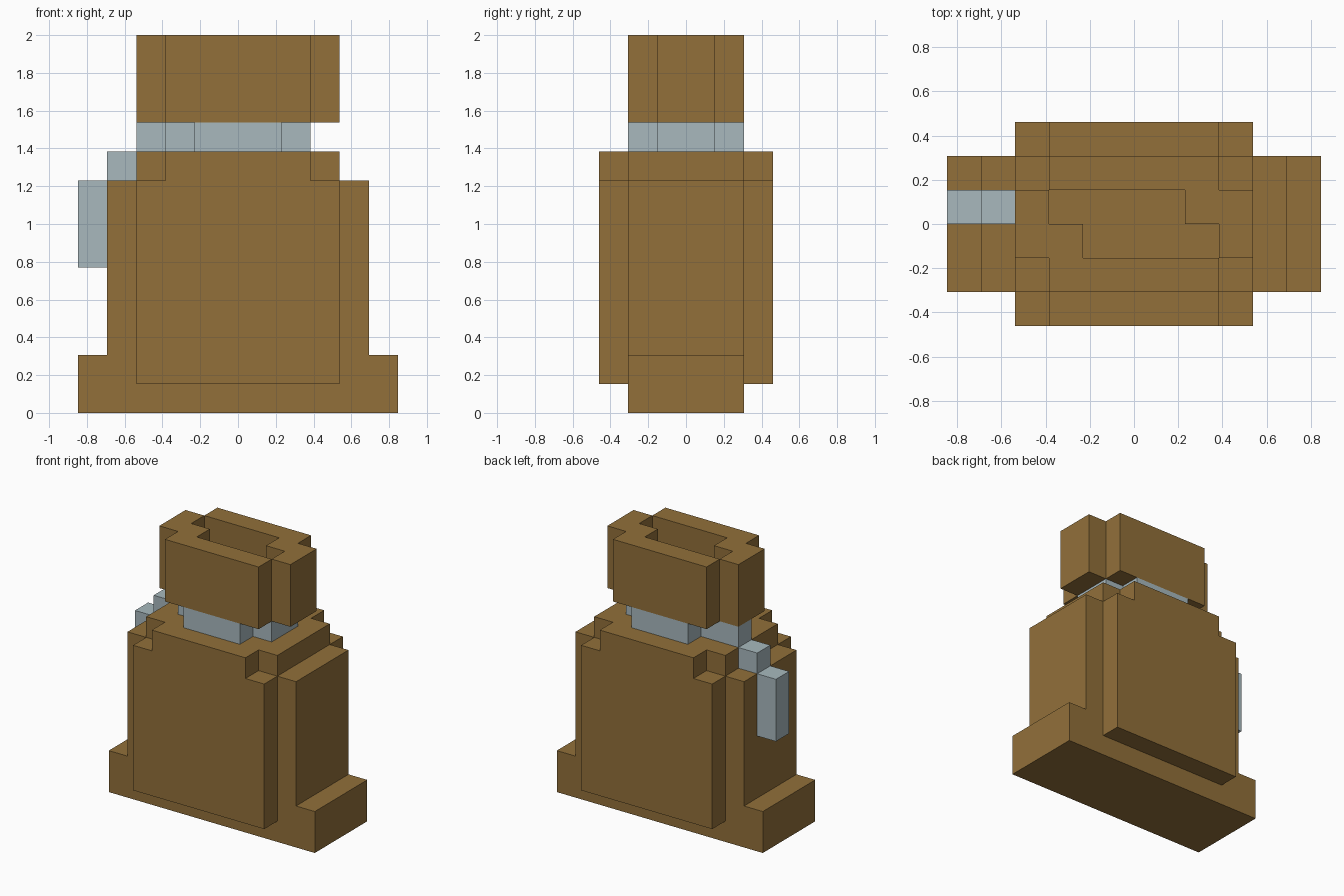
import bpy, bmesh

cube = bpy.data.objects.get("Cube")
if cube:
    bpy.data.objects.remove(cube, do_unlink=True)

U = 2 / 13  # one block


def make_material(name, color):
    m = bpy.data.materials.new(name)
    m.use_nodes = True
    m.diffuse_color = color
    m.node_tree.nodes["Principled BSDF"].inputs["Base Color"].default_value = color
    return m


brown = make_material("sack brown", (0.287, 0.162, 0.042, 1))
grey = make_material("cord grey", (0.392, 0.485, 0.515, 1))


def finish(name, bm, mat):
    bmesh.ops.recalc_face_normals(bm, faces=bm.faces)
    mesh = bpy.data.meshes.new(name)
    bm.to_mesh(mesh)
    bm.free()
    mesh.materials.append(mat)
    obj = bpy.data.objects.new(name, mesh)
    bpy.context.collection.objects.link(obj)
    return obj


def box(name, x, y, z, mat):
    """Box from (min, max) ranges in blocks."""
    bm = bmesh.new()
    bmesh.ops.create_cube(bm, size=1)
    for v in bm.verts:
        v.co = [(r[0] if c < 0 else r[1]) * U for c, r in zip(v.co, (x, y, z))]
    return finish(name, bm, mat)


def cross(name, wide, deep, z, mat):
    """Prism with notched corners: wide and deep are (half x, half y)."""
    (wx, wy), (dx, dy) = wide, deep
    corner = [(wx, wy), (dx, wy), (dx, dy)]
    outline = (corner + [(-x, y) for x, y in reversed(corner)]
               + [(-x, -y) for x, y in corner]
               + [(x, -y) for x, y in reversed(corner)])
    bm = bmesh.new()
    face = bm.faces.new([bm.verts.new((x * U, y * U, z[0] * U)) for x, y in outline])
    top = bmesh.ops.extrude_face_region(bm, geom=[face])["geom"]
    bmesh.ops.translate(bm, vec=(0, 0, (z[1] - z[0]) * U),
                        verts=[g for g in top if isinstance(g, bmesh.types.BMVert)])
    return finish(name, bm, mat)


# Sack body
box("base", (-5.5, 5.5), (-2, 2), (0, 2), brown)
box("body", (-4.5, 4.5), (-2, 2), (2, 8), brown)
box("front_bulge", (-3.5, 3.5), (-3, -2), (1, 8), brown)
box("back_bulge", (-3.5, 3.5), (2, 3), (1, 8), brown)
cross("shoulder", (3.5, 2), (2.5, 3), (8, 9), brown)

# Cord around the neck, with its end hanging down the right side
cross("neck_cord", (2.5, 1), (1.5, 2), (9, 10), grey)
box("cord_knot", (-3.5, -2.5), (0, 1), (9, 10), grey)
box("cord_bend", (-4.5, -3.5), (0, 1), (8, 9), grey)
box("cord_tail", (-5.5, -4.5), (0, 1), (5, 8), grey)

# Open ruff: floor, then walls repeated by a half turn
box("ruff_floor", (-2.5, 2.5), (-1, 1), (10, 11), brown)
walls = {"long_wall": ((-2.5, 2.5), (1, 2)),
         "end_wall": ((2.5, 3.5), (-1, 1)),
         "inner_fold": ((1.5, 2.5), (0, 1))}
for name, (x, y) in walls.items():
    z = (11, 13) if name == "inner_fold" else (10, 13)
    box("ruff_" + name + "_a", x, y, z, brown)
    box("ruff_" + name + "_b", (-x[1], -x[0]), (-y[1], -y[0]), z, brown)
